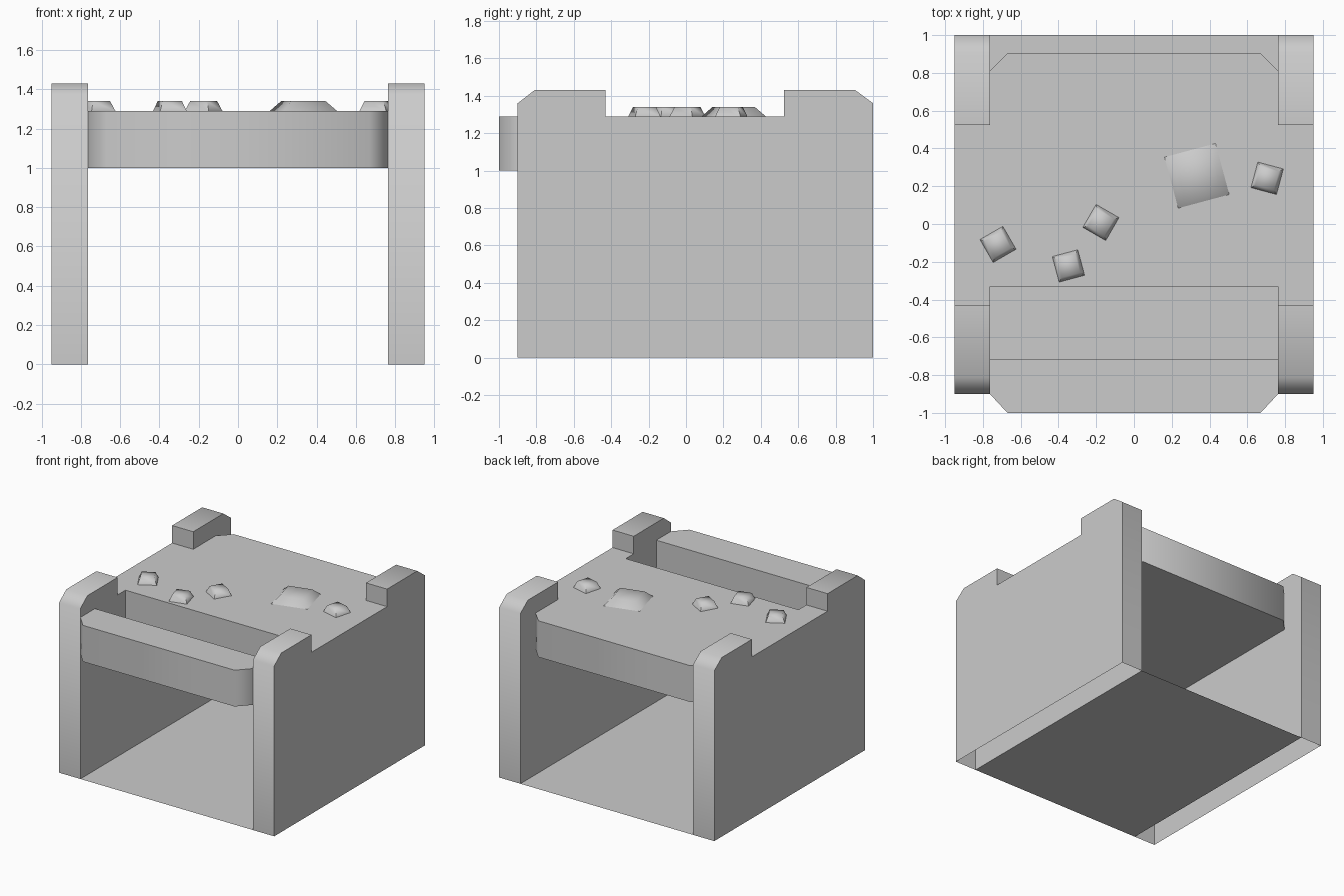
import bpy, bmesh, math
from mathutils import Matrix

if "Cube" in bpy.data.objects:
    bpy.data.objects.remove(bpy.data.objects["Cube"])

WALL_IN, WALL_OUT, DECK_Z, UNDER_Z = 0.763, 0.95, 1.29, 1.0


def finish(name, bm, angle=None):
    bmesh.ops.recalc_face_normals(bm, faces=bm.faces)
    mesh = bpy.data.meshes.new(name)
    bm.to_mesh(mesh)
    bm.free()
    ob = bpy.data.objects.new(name, mesh)
    bpy.context.collection.objects.link(ob)
    if angle is not None:
        bpy.ops.object.select_all(action='DESELECT')
        ob.select_set(True)
        bpy.context.view_layer.objects.active = ob
        bpy.ops.object.shade_smooth_by_angle(angle=math.radians(angle))
    return ob


def prism(points, offset):
    """Closed solid from a flat outline pushed along an offset."""
    bm = bmesh.new()
    face = bm.faces.new([bm.verts.new(p) for p in points])
    new = bmesh.ops.extrude_face_region(bm, geom=[face], use_keep_orig=True)
    verts = [v for v in new['geom'] if isinstance(v, bmesh.types.BMVert)]
    bmesh.ops.translate(bm, verts=verts, vec=offset)
    bmesh.ops.recalc_face_normals(bm, faces=bm.faces)
    return bm


# Side walls: notched, chamfered profile, open underneath
profile = [(-0.9, 0), (1, 0), (1, 1.36), (0.905, 1.43), (0.525, 1.43),
           (0.525, DECK_Z), (-0.43, DECK_Z), (-0.43, 1.43),
           (-0.81, 1.43), (-0.9, 1.36)]
for side, label in ((-1, "left"), (1, "right")):
    bm = prism([(side * WALL_IN, y, z) for y, z in profile],
               (side * (WALL_OUT - WALL_IN), 0, 0))
    bottom = [f for f in bm.faces if f.normal.z < -0.9 and f.calc_center_median().z < 0.01]
    bmesh.ops.delete(bm, geom=bottom, context='FACES_ONLY')
    finish(label + "_wall", bm, 60)

# Deck and front beam, each with two chamfered outer corners
w, c = WALL_IN, 0.67
slabs = {
    "deck": [(-w, -0.33), (w, -0.33), (w, 0.81), (c, 0.905), (-c, 0.905), (-w, 0.81)],
    "front_beam": [(-w, -0.715), (-w, -0.9), (-c, -1), (c, -1), (w, -0.9), (w, -0.715)],
}
for name, outline in slabs.items():
    finish(name, prism([(x, y, UNDER_Z) for x, y in outline], (0, 0, DECK_Z - UNDER_Z)), 50)

# Thin floor between the walls
bm = bmesh.new()
bm.faces.new([bm.verts.new(p) for p in
              ((-w, -0.9, 0), (w, -0.9, 0), (w, 1, 0), (-w, 1, 0))])
finish("floor", bm)

# Raised stones: x, y, width, turn, top scale
stones = [(0.333, 0.255, 0.28, 15, 0.66), (0.705, 0.242, 0.14, -15, 0.72),
          (-0.175, 0.008, 0.14, -30, 0.72), (-0.347, -0.222, 0.14, 15, 0.72),
          (-0.72, -0.108, 0.14, 30, 0.72)]
for i, (x, y, width, turn, top) in enumerate(stones):
    bm = bmesh.new()
    r = width / math.sqrt(2)
    mat = (Matrix.Translation((x, y, DECK_Z + 0.025))
           @ Matrix.Rotation(math.radians(turn + 45), 4, 'Z'))
    bmesh.ops.create_cone(bm, cap_ends=True, segments=4, radius1=r,
                          radius2=r * top, depth=0.05, matrix=mat)
    ends = [f for f in bm.faces if f.calc_center_median().z < DECK_Z + 0.001]
    bmesh.ops.delete(bm, geom=ends, context='FACES_ONLY')
    finish("stone_%d" % (i + 1), bm, 80)
